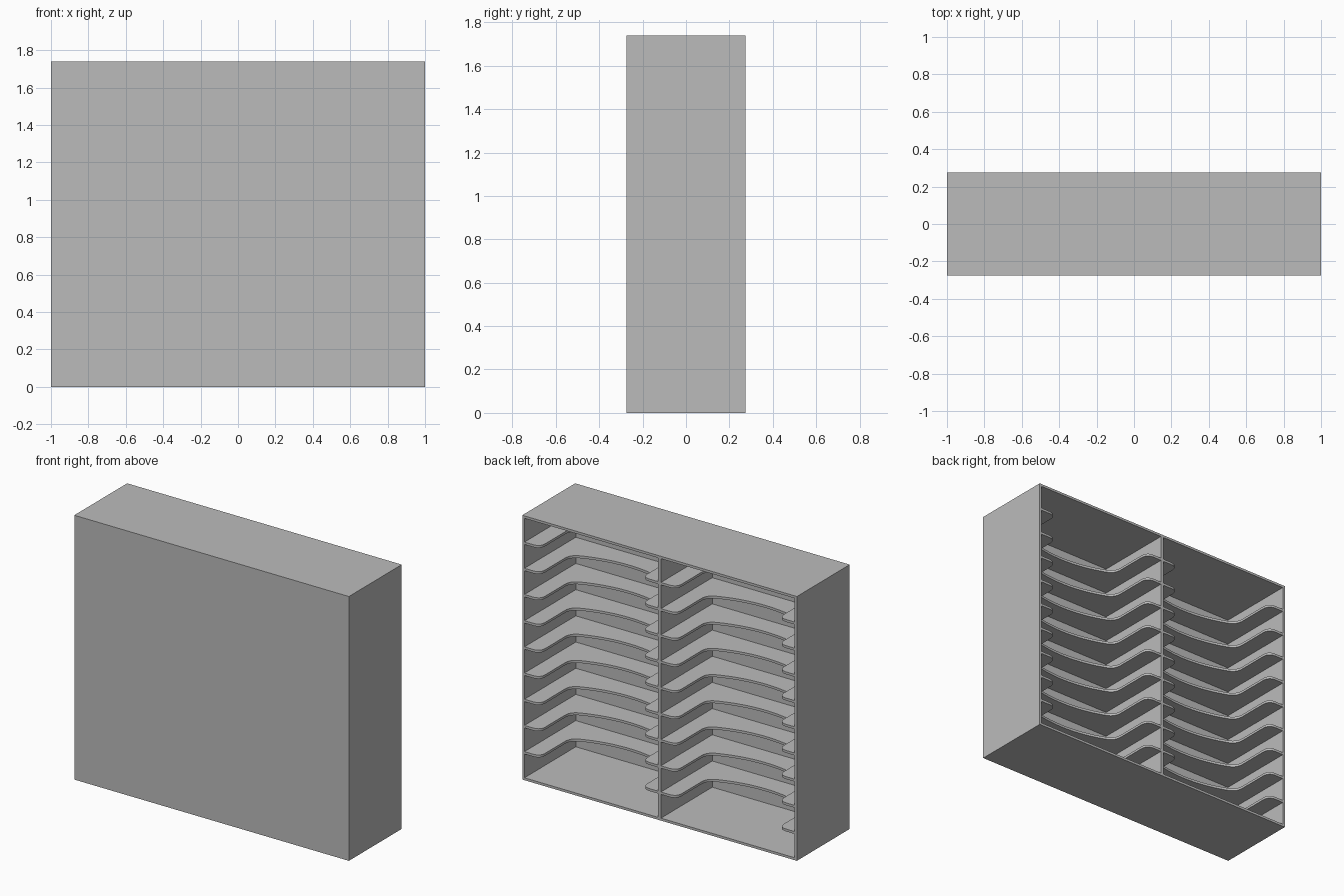
import bpy
import bmesh
import math
from mathutils import Vector

if "Cube" in bpy.data.objects:
    bpy.data.objects.remove(bpy.data.objects["Cube"], do_unlink=True)

W, D, H = 2.0, 0.55, 1.74      # overall size
T = 0.016                      # board thickness
CELLS = 10                     # compartments per column
HALF_D = D / 2

grey = bpy.data.materials.new("plain grey")
grey.use_nodes = True
grey.diffuse_color = (0.5, 0.5, 0.5, 1)
grey.node_tree.nodes["Principled BSDF"].inputs["Base Color"].default_value = (0.5, 0.5, 0.5, 1)


def finish(name, bm):
    bmesh.ops.recalc_face_normals(bm, faces=bm.faces)
    mesh = bpy.data.meshes.new(name)
    bm.to_mesh(mesh)
    bm.free()
    mesh.materials.append(grey)
    obj = bpy.data.objects.new(name, mesh)
    bpy.context.collection.objects.link(obj)
    return obj


def board(name, x0, x1, y0, y1, z0, z1):
    bm = bmesh.new()
    bmesh.ops.create_cube(bm, size=1)
    for v in bm.verts:
        v.co = ((x0 + x1) / 2 + v.co.x * (x1 - x0),
                (y0 + y1) / 2 + v.co.y * (y1 - y0),
                (z0 + z1) / 2 + v.co.z * (z1 - z0))
    return finish(name, bm)


def rounded(corner, start, end, steps=8):
    """Smooth corner from start to end."""
    pts = []
    for i in range(steps + 1):
        t = i / steps
        pts.append(start * (1 - t) ** 2 + corner * (2 * t * (1 - t)) + end * t ** 2)
    return pts


# Casing: one shell, open at the back
bm = bmesh.new()
bmesh.ops.create_cube(bm, size=1)
for v in bm.verts:
    v.co = (v.co.x * W, v.co.y * D, (v.co.z + 0.5) * H)
rear = max(bm.faces, key=lambda f: f.calc_center_median().y)
bmesh.ops.inset_region(bm, faces=[rear], thickness=T, use_even_offset=True)
pocket = bmesh.ops.extrude_face_region(bm, geom=[rear])
bmesh.ops.translate(bm, vec=(0, T - D, 0),
                    verts=[g for g in pocket["geom"] if isinstance(g, bmesh.types.BMVert)])
if rear.is_valid:
    bmesh.ops.delete(bm, geom=[rear], context="FACES_ONLY")
finish("casing", bm)

# Upright divider between the two columns
DIV = 0.01
board("divider", -DIV, DIV, T - HALF_D, HALF_D, T, H - T)

# Shelf outline: two tabs at the back, a deep curved finger cutout between them
col_w = W / 2 - T - DIV
half = col_w / 2
tab, side_depth, bulge = 0.115, 0.31, 0.085
c = half - tab                                     # half width of cutout
radius = (c * c + bulge * bulge) / (2 * bulge)
spread = math.asin(c / radius)
arc_y = HALF_D - side_depth
arc = []
for i in range(25):
    a = spread * 0.86 * (1 - i / 12)
    arc.append(Vector((radius * math.sin(a), arc_y - bulge + radius * (1 - math.cos(a)))))

right_side = [Vector((half, T - HALF_D)), Vector((half, HALF_D))]
r = 0.055
right_side += rounded(Vector((c, HALF_D)), Vector((c + r, HALF_D)), Vector((c, HALF_D - r)))
right_side += rounded(Vector((c, arc_y)), Vector((c, arc_y + r)), arc[0])
left_side = [Vector((-p.x, p.y)) for p in reversed(right_side)]
outline = right_side + arc[1:-1] + left_side


def shelf(name, x, z):
    bm = bmesh.new()
    face = bm.faces.new([bm.verts.new((x + p.x, p.y, z)) for p in outline])
    top = bmesh.ops.extrude_face_region(bm, geom=[face])
    bmesh.ops.translate(bm, vec=(0, 0, T),
                        verts=[g for g in top["geom"] if isinstance(g, bmesh.types.BMVert)])
    obj = finish(name, bm)
    bpy.ops.object.select_all(action="DESELECT")
    obj.select_set(True)
    bpy.context.view_layer.objects.active = obj
    bpy.ops.object.shade_smooth_by_angle(angle=math.radians(30))


# Evenly spaced shelves in both columns
pitch = (H - T) / CELLS
for column, sign in (("left", 1), ("right", -1)):
    for k in range(1, CELLS):
        shelf(f"{column}_shelf_{k}", sign * (DIV + half), k * pitch)
